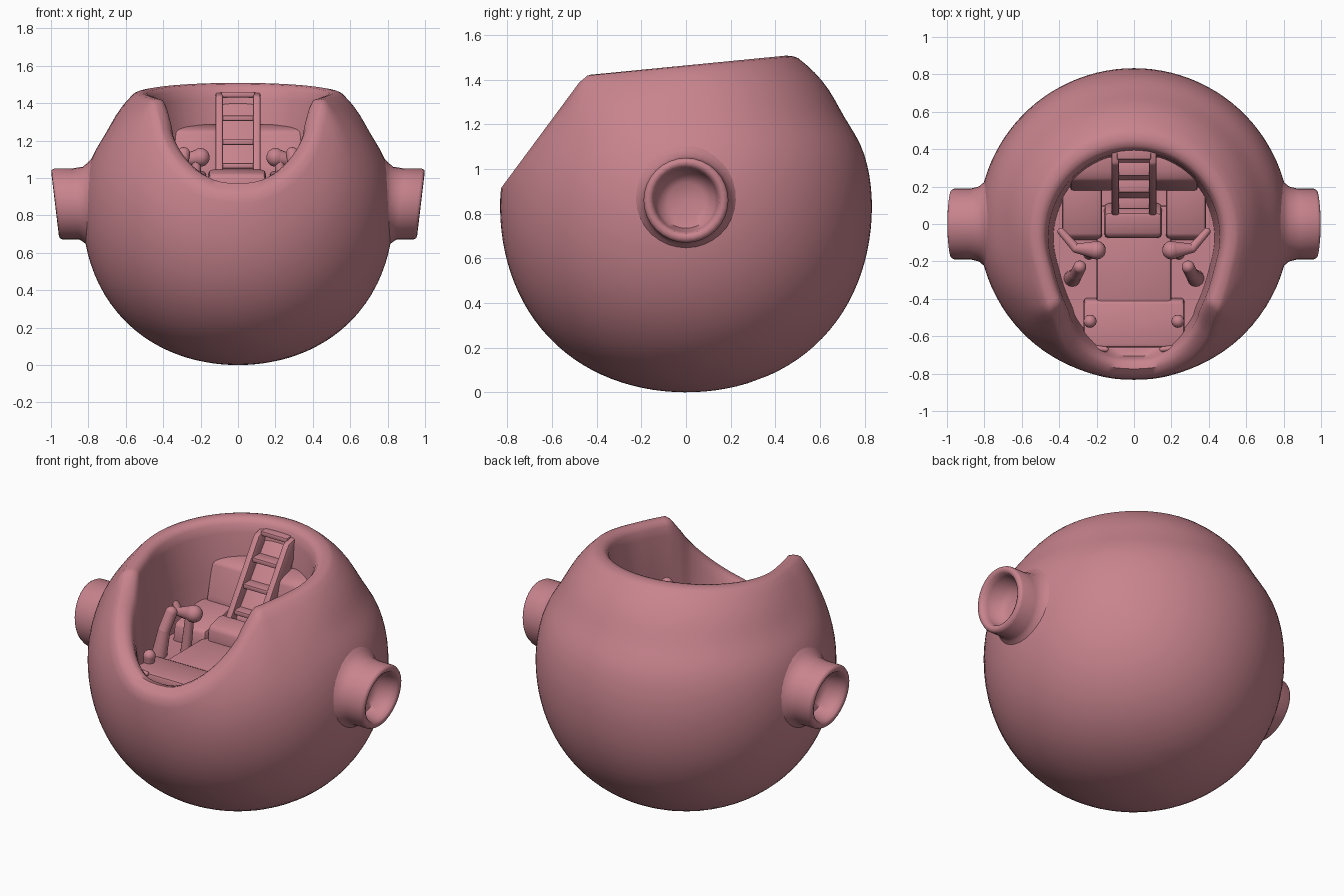
import bpy, bmesh, math
from mathutils import Vector, Matrix

if "Cube" in bpy.data.objects:
    bpy.data.objects.remove(bpy.data.objects["Cube"])

mat = bpy.data.materials.new("dusty pink")
mat.diffuse_color = (0.58, 0.23, 0.27, 1)
mat.use_nodes = True
mat.node_tree.nodes["Principled BSDF"].inputs["Base Color"].default_value = mat.diffuse_color
R = 0.833
FLOOR = 0.88


def finish(name, bm, angle=40):
    bmesh.ops.recalc_face_normals(bm, faces=bm.faces)
    me = bpy.data.meshes.new(name)
    bm.to_mesh(me)
    bm.free()
    ob = bpy.data.objects.new(name, me)
    bpy.context.collection.objects.link(ob)
    me.materials.append(mat)
    bpy.ops.object.select_all(action='DESELECT')
    ob.select_set(True)
    bpy.context.view_layer.objects.active = ob
    bpy.ops.object.shade_smooth_by_angle(angle=math.radians(angle))
    return ob


def loft(name, rings, angle=40):
    """Skin closed rings of points; both ends are closed with a fan."""
    bm = bmesh.new()
    vr = [[bm.verts.new(p) for p in r] for r in rings]
    n = len(rings[0])
    for a, b in zip(vr, vr[1:]):
        for i in range(n):
            bm.faces.new((a[i], a[(i + 1) % n], b[(i + 1) % n], b[i]))
    for ring in (vr[0], vr[-1]):
        c = bm.verts.new(sum((v.co for v in ring), Vector()) / n)
        for i in range(n):
            bm.faces.new((ring[i], ring[(i + 1) % n], c))
    return finish(name, bm, angle)


def prism(name, x0, x1, yz, bevel=0.012):
    """Side profile (y, z) extruded across x, with soft edges."""
    bm = bmesh.new()
    f = bm.faces.new([bm.verts.new((x0, y, z)) for y, z in yz])
    ext = bmesh.ops.extrude_face_region(bm, geom=[f])["geom"]
    for v in ext:
        if isinstance(v, bmesh.types.BMVert):
            v.co.x = x1
    bmesh.ops.bevel(bm, geom=bm.edges[:], offset=bevel, segments=2,
                    affect='EDGES', profile=0.5)
    return finish(name, bm)


def limb(name, pts):
    """Tapered round limb through (x, y, z, radius) points, with rounded ends."""
    bm = bmesh.new()
    for x, y, z, r in pts:
        bmesh.ops.create_uvsphere(bm, u_segments=14, v_segments=8, radius=r,
                                  matrix=Matrix.Translation((x, y, z)))
    for a, b in zip(pts, pts[1:]):
        p, q = Vector(a[:3]), Vector(b[:3])
        rot = (q - p).to_track_quat('Z', 'Y').to_matrix().to_4x4()
        bmesh.ops.create_cone(bm, segments=14, radius1=a[3], radius2=b[3],
                              depth=(q - p).length,
                              matrix=Matrix.Translation((p + q) / 2) @ rot)
    return finish(name, bm)


# hull: sphere with its pole tilted towards the front opening,
# slightly fuller below and drawn in under the rim
axis = Vector((0, -0.383, 0.924)).normalized()
side = Vector((1, 0, 0))
up = axis.cross(side)


def on_sphere(t, a):
    d = (side * math.cos(t) + up * math.sin(t)) * math.sin(a) + axis * math.cos(a)
    k = 1.0
    if d.z < 0:
        k += 0.08 * d.z ** 2 * (1 - d.z ** 2)
    else:
        back = min(1, max(0, (d.y + 0.4) / 0.4))
        k -= 0.022 * back * math.exp(-((d.z - 0.5) / 0.14) ** 2)
    return d * R * k + Vector((0, 0, R))


def above_cut(p):
    """Positive above the nearly level top cut or the steep front cut."""
    top = p.z - (1.41 + 0.09 * (p.y + 0.46))
    front = (p.z - 0.92) * 0.595 - (p.y + 0.825) * 0.803
    return max(top, front)


def edge_angle(t):
    lo, hi = 0.2, 1.5
    for _ in range(30):
        m = (lo + hi) / 2
        if above_cut(on_sphere(t, m)) > 0:
            lo = m
        else:
            hi = m
    return lo


def egg_shift(p):
    """Sideways move that makes the rim egg-shaped from above."""
    u = min(1, max(0, (-0.05 - p.y) / 0.785))
    half = 0.555 * (1 - u ** 1.5) ** 0.4
    fade = min(1, u / 0.25) * min(1, abs(p.x) / 0.2)
    move = half - abs(p.x)
    return Vector((math.copysign(1, p.x) * (move if move > 0 else move * 0.5) * fade, 0, 0))


N = 96
ts = [2 * math.pi * i / N for i in range(N)]
ends = [edge_angle(t) for t in ts]
shifts = [egg_shift(on_sphere(t, e)) for t, e in zip(ts, ends)]
rings = []
for k in range(1, 37):
    s = k / 36
    w = max(0, (s - 0.8) / 0.2) ** 2
    rings.append([on_sphere(t, math.pi + (e - math.pi) * s) + sh * w
                  for t, e, sh in zip(ts, ends, shifts)])
edge = rings[-1]
# rolled rim, then cabin wall down to the floor
for scale, dz in ((0.97, 0.008), (0.92, 0.012), (0.87, 0.006), (0.84, -0.02), (0.82, -0.07)):
    ring = []
    for p in edge:
        low = min(1, max(0, (1.25 - p.z) / 0.3))
        w = low * 0.045 * min(1, (1 - scale) / 0.08)
        sx = scale - 0.07 * low * (1 - scale) / 0.18
        ring.append(Vector((p.x * sx, -0.15 + (p.y + 0.15) * scale, p.z + dz + w)))
    rings.append(ring)
lip = rings[-1]
for s in (0.5, 1.0):
    k = 1 - 0.06 * s
    rings.append([Vector((p.x * k, -0.15 + (p.y + 0.15) * k, p.z + (FLOOR - p.z) * s))
                  for p in lip])
loft("hull", rings, 50)

# side ports: hollow stubs with a slightly slanted mouth
port = ((0.76, 0.27), (0.80, 0.225), (0.83, 0.2), (0.87, 0.19), (0.96, 0.19), (0.975, 0.182),
        (0.978, 0.165), (0.97, 0.15), (0.94, 0.142), (0.87, 0.125), (0.845, 0.08))
for s, label in ((-1, "left"), (1, "right")):
    rings = []
    for x, r in port:
        slant = 0.12 if x > 0.86 else 0
        rings.append([Vector((s * (x + slant * r * math.sin(t)), r * math.cos(t),
                              0.86 + r * math.sin(t))) for t in ts[::3]])
    loft(label + "_port", rings, 60)

# cabin deck and seat
prism("front_deck", -0.27, 0.27, ((-0.66, 0.86), (-0.66, 0.96), (-0.41, 0.945), (-0.39, 0.86)), 0.02)
prism("rear_deck", -0.2, 0.2, ((-0.43, 0.86), (-0.43, 0.935), (0.1, 0.935), (0.1, 0.86)), 0.02)
prism("seat", -0.16, 0.15, ((-0.08, 0.88), (-0.07, 1.02), (0.06, 1.05), (0.12, 0.88)), 0.025)

# ladder leaning on the back wall
prism("ladder_back", -0.11, 0.11, ((0.08, 0.88), (0.10, 1.03), (0.38, 1.4), (0.42, 1.4), (0.42, 0.88)))
for s in (-1, 1):
    prism("ladder_rail", s * 0.08, s * 0.12,
          ((0.02, 1.0), (0.32, 1.44), (0.40, 1.46), (0.42, 1.4), (0.12, 0.96)), 0.01)
for i in range(4):
    y, z = 0.08 + i * 0.088, 1.05 + i * 0.127
    prism("ladder_rung", -0.09, 0.09,
          ((y, z), (y, z + 0.03), (y + 0.08, z + 0.03), (y + 0.08, z)), 0.008)

for s in (-1, 1):
    # consoles and stepped rear wall beside the ladder
    prism("console", s * 0.17, s * 0.385,
          ((-0.09, 0.86), (-0.07, 0.98), (0.2, 1.04), (0.22, 0.86)), 0.02)
    prism("rear_ledge", s * 0.11, s * 0.34,
          ((0.18, 0.86), (0.18, 1.05), (0.23, 1.25), (0.27, 1.27), (0.36, 1.29), (0.36, 0.86)), 0.015)
    # control levers and small posts
    limb("control_stick", ((s * 0.33, -0.29, 0.88, 0.045), (s * 0.31, -0.27, 1.03, 0.035),
                           (s * 0.29, -0.23, 1.13, 0.035)))
    limb("control_arm", ((s * 0.39, -0.04, 1.08, 0.02), (s * 0.31, -0.13, 1.09, 0.025),
                         (s * 0.2, -0.14, 1.11, 0.05)))
    limb("arm_post", ((s * 0.24, -0.16, 0.88, 0.03), (s * 0.22, -0.15, 1.1, 0.025)))
    limb("deck_post", ((s * 0.24, -0.52, 0.9, 0.025), (s * 0.235, -0.52, 0.99, 0.035)))
    limb("deck_hose", ((s * 0.28, -0.6, 0.92, 0.018), (s * 0.25, -0.66, 0.96, 0.018),
                       (s * 0.15, -0.67, 0.96, 0.014)))
